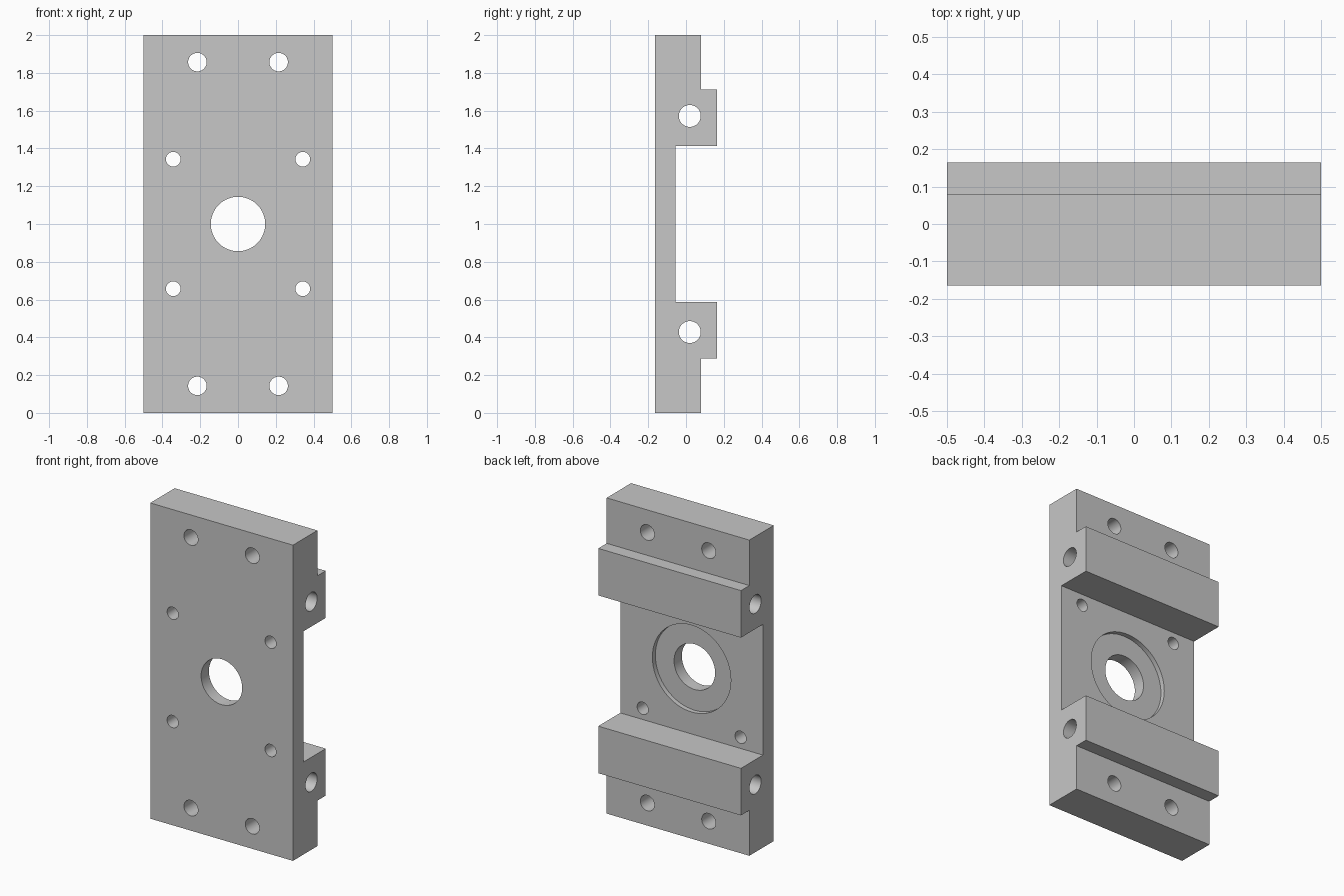
import bpy
import bmesh
from math import pi
from mathutils import Matrix

cube = bpy.data.objects.get("Cube")
if cube:
    bpy.data.objects.remove(cube, do_unlink=True)

GREY = (0.57, 0.57, 0.57, 1)
metal = bpy.data.materials.new("plain grey metal")
metal.use_nodes = True
metal.diffuse_color = GREY
metal.node_tree.nodes["Principled BSDF"].inputs["Base Color"].default_value = GREY

WIDTH = 1.0
FRONT, FLOOR, STEP, BACK = -0.164, -0.056, 0.08, 0.164


def add_object(name, bm):
    bmesh.ops.recalc_face_normals(bm, faces=bm.faces)
    mesh = bpy.data.meshes.new(name)
    bm.to_mesh(mesh)
    bm.free()
    mesh.materials.append(metal)
    obj = bpy.data.objects.new(name, mesh)
    bpy.context.collection.objects.link(obj)
    return obj


def drill(target, name, centre, radius, length, axis):
    """Cut a round hole along the x or y axis."""
    bm = bmesh.new()
    turn = Matrix.Rotation(pi / 2, 4, "Y" if axis == "x" else "X")
    bmesh.ops.create_cone(bm, cap_ends=True, segments=64, radius1=radius,
                          radius2=radius, depth=length,
                          matrix=Matrix.Translation(centre) @ turn)
    cutter = add_object(name, bm)
    cutter.hide_render = True
    mod = target.modifiers.new(name, "BOOLEAN")
    mod.operation = "DIFFERENCE"
    mod.solver = "EXACT"
    mod.object = cutter
    bpy.context.view_layer.objects.active = target
    bpy.ops.object.modifier_apply(modifier=mod.name)
    bpy.data.objects.remove(cutter, do_unlink=True)


# Plate with two raised rails, extruded from its side profile
profile = [(FRONT, 0), (STEP, 0), (STEP, 0.288), (BACK, 0.288),
           (BACK, 0.586), (FLOOR, 0.586)]
profile += [(y, 2 - z) for y, z in reversed(profile)]
bm = bmesh.new()
face = bm.faces.new([bm.verts.new((-WIDTH / 2, y, z)) for y, z in profile])
ext = bmesh.ops.extrude_face_region(bm, geom=[face])
bmesh.ops.translate(bm, vec=(WIDTH, 0, 0),
                    verts=[v for v in ext["geom"] if isinstance(v, bmesh.types.BMVert)])
plate = add_object("mounting_plate", bm)

# Central bore and the shallow round recess behind it
drill(plate, "centre_bore", (0, 0, 1), 0.144, 1, "y")
drill(plate, "round_recess", (0, FLOOR + 0.07, 1), 0.275, 0.2, "y")

# Bolt holes through the plate and cross holes through the rails
for side in (-1, 1):
    for end in (-1, 1):
        drill(plate, "end_bolt_hole", (side * 0.215, 0, 1 + end * 0.857), 0.049, 1, "y")
        drill(plate, "inner_bolt_hole", (side * 0.343, 0, 1 + end * 0.343), 0.039, 1, "y")
for end in (-1, 1):
    drill(plate, "rail_hole", (0, 0.02, 1 + end * 0.572), 0.058, 2, "x")

# Smooth the bores and keep the edges crisp
bpy.ops.object.select_all(action="DESELECT")
plate.select_set(True)
bpy.context.view_layer.objects.active = plate
bpy.ops.object.shade_smooth_by_angle(angle=pi / 6)
